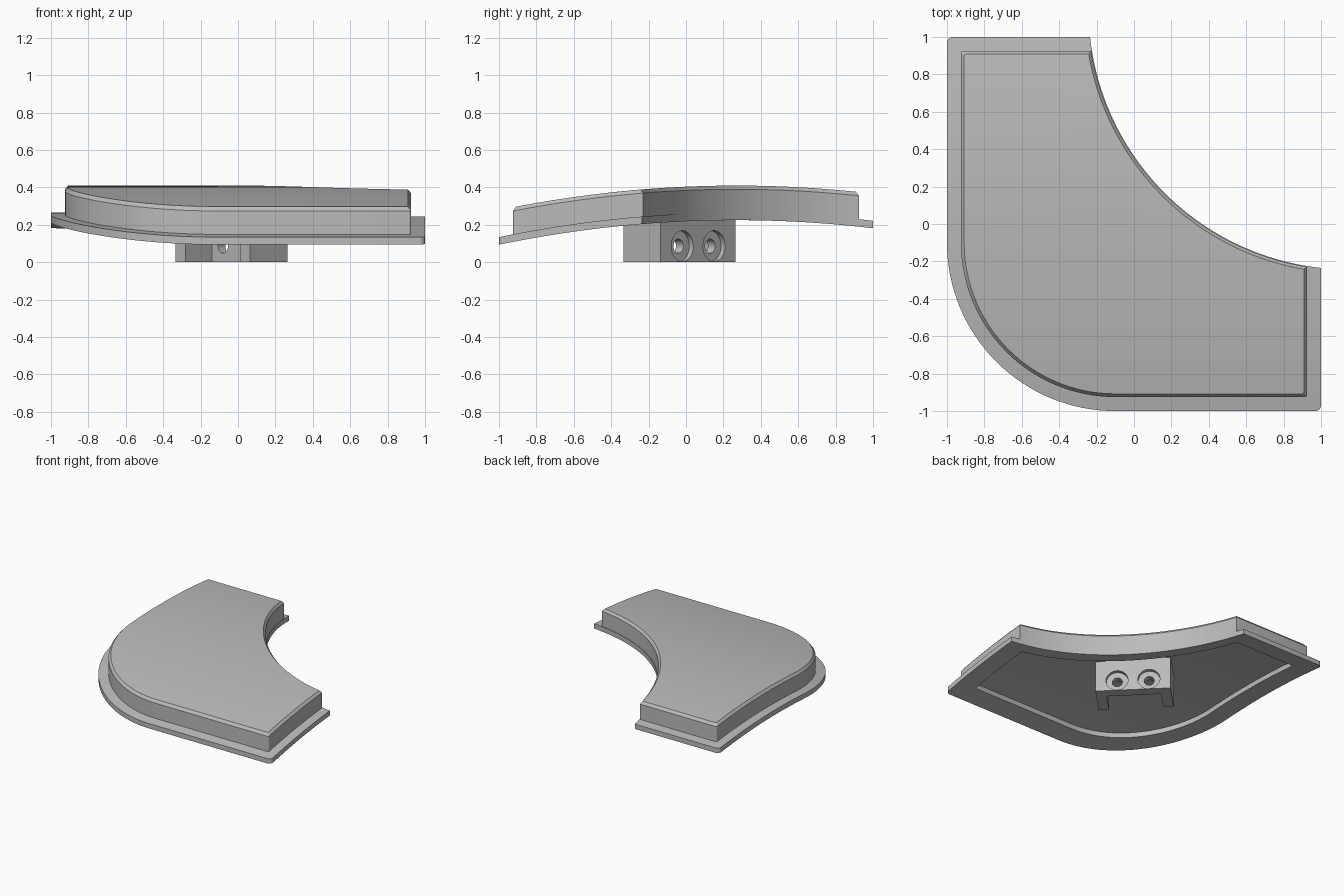
import bpy, bmesh
from math import sin, cos, asin, sqrt, pi, radians
from mathutils import Matrix

cube = bpy.data.objects.get("Cube")
if cube:
    bpy.data.objects.remove(cube, do_unlink=True)

gray = bpy.data.materials.new("plain gray")
gray.use_nodes = True
color = (0.5, 0.5, 0.5, 1)
gray.diffuse_color = color
gray.node_tree.nodes["Principled BSDF"].inputs["Base Color"].default_value = color


def finish(name, bm):
    """Turn a bmesh into a linked object."""
    bmesh.ops.recalc_face_normals(bm, faces=bm.faces[:])
    mesh = bpy.data.meshes.new(name)
    bm.to_mesh(mesh)
    bm.free()
    mesh.materials.append(gray)
    obj = bpy.data.objects.new(name, mesh)
    bpy.context.collection.objects.link(obj)
    return obj


def smooth(obj):
    bpy.ops.object.select_all(action='DESELECT')
    obj.select_set(True)
    bpy.context.view_layer.objects.active = obj
    bpy.ops.object.shade_smooth_by_angle(angle=radians(25))


def arc(cx, cy, r, start, end, n):
    return [(cx + r * cos(start + (end - start) * i / n),
             cy + r * sin(start + (end - start) * i / n)) for i in range(n + 1)]


CENTER = 1.15
RADIUS = sqrt((CENTER + 0.235) ** 2 + (CENTER - 1) ** 2)


def outline(inset, hollow_inset, corner):
    """Curved corner plan: outer bend, two ends and a concave inner arc."""
    e = 1 - inset
    k = e - corner
    r = RADIUS + hollow_inset
    a = asin((CENTER - e) / r)
    return (arc(-k, k, corner, pi / 2, pi, 4)
            + arc(-0.1, -0.1, 0.9 - inset, pi, 1.5 * pi, 32)
            + arc(k, -k, corner, 1.5 * pi, 2 * pi, 4)
            + arc(CENTER, CENTER, r, 1.5 * pi - a, pi + a, 40))


# Shell: recessed underside, flange, raised wall and chamfered top
rings = [
    (0.155, 0.09, 0.01, 0.265),
    (0.155, 0.09, 0.01, 0.225),
    (0, 0, 0.03, 0.225),
    (0, 0, 0.03, 0.265),
    (0.075, 0.004, 0.012, 0.265),
    (0.075, 0.004, 0.012, 0.39),
    (0.092, 0.02, 0.008, 0.41),
]
bm = bmesh.new()
loops = [[bm.verts.new((x, y, z)) for x, y in outline(i, h, c)]
         for i, h, c, z in rings]
for low, high in zip(loops, loops[1:]):
    for j in range(len(low)):
        bm.faces.new((low[j - 1], low[j], high[j], high[j - 1]))
bm.faces.new(loops[0])
bm.faces.new(loops[-1])
bmesh.ops.recalc_face_normals(bm, faces=bm.faces[:])
# Slice across the length, then bow the whole shell from front to back
cuts = 32
for i in range(1, cuts):
    bmesh.ops.bisect_plane(bm, geom=bm.verts[:] + bm.edges[:] + bm.faces[:],
                           dist=1e-5, plane_co=(0, -1 + 2 * i / cuts + 0.0013, 0),
                           plane_no=(0, 1, 0))
for v in bm.verts:
    v.co.z -= (v.co.y - 0.27) ** 2 / 12.3
smooth(finish("curved_shell", bm))

# Bracket: U-shaped block under the shell, turned to face the concave side
turn = Matrix.Rotation(-pi / 4, 4, 'Z')
front, back, web = 0.092, -0.191, 0.007
half, gap = 0.283, 0.205
plan = [(-half, front), (-half, back), (-gap, back), (-gap, web),
        (gap, web), (gap, back), (half, back), (half, front)]
bm = bmesh.new()
base = bm.faces.new([bm.verts.new((x, y, 0)) for x, y in plan])
top = bmesh.ops.extrude_face_region(bm, geom=[base])["geom"]
bmesh.ops.translate(bm, vec=(0, 0, 0.275),
                    verts=[g for g in top if isinstance(g, bmesh.types.BMVert)])
bm.transform(turn)
bracket = finish("mounting_bracket", bm)

# Screw holes with counterbores
cutters = []
for name, r, y, depth in (("hole_cutter", 0.038, 0.05, 0.2),
                          ("counterbore_cutter", 0.083, front + 0.02, 0.1)):
    bm = bmesh.new()
    for x in (-0.12, 0.12):
        place = Matrix.Translation((x, y, 0.086)) @ Matrix.Rotation(pi / 2, 4, 'X')
        bmesh.ops.create_cone(bm, cap_ends=True, segments=40, radius1=r, radius2=r,
                              depth=depth, matrix=turn @ place)
    cutter = finish(name, bm)
    cutter.hide_render = True
    cutters.append(cutter)
    mod = bracket.modifiers.new(name, 'BOOLEAN')
    mod.operation = 'DIFFERENCE'
    mod.solver = 'EXACT'
    mod.object = cutter

# Bake the holes and drop the cutters
graph = bpy.context.evaluated_depsgraph_get()
baked = bpy.data.meshes.new_from_object(bracket.evaluated_get(graph))
bracket.modifiers.clear()
bracket.data = baked
for cutter in cutters:
    bpy.data.objects.remove(cutter, do_unlink=True)
smooth(bracket)
